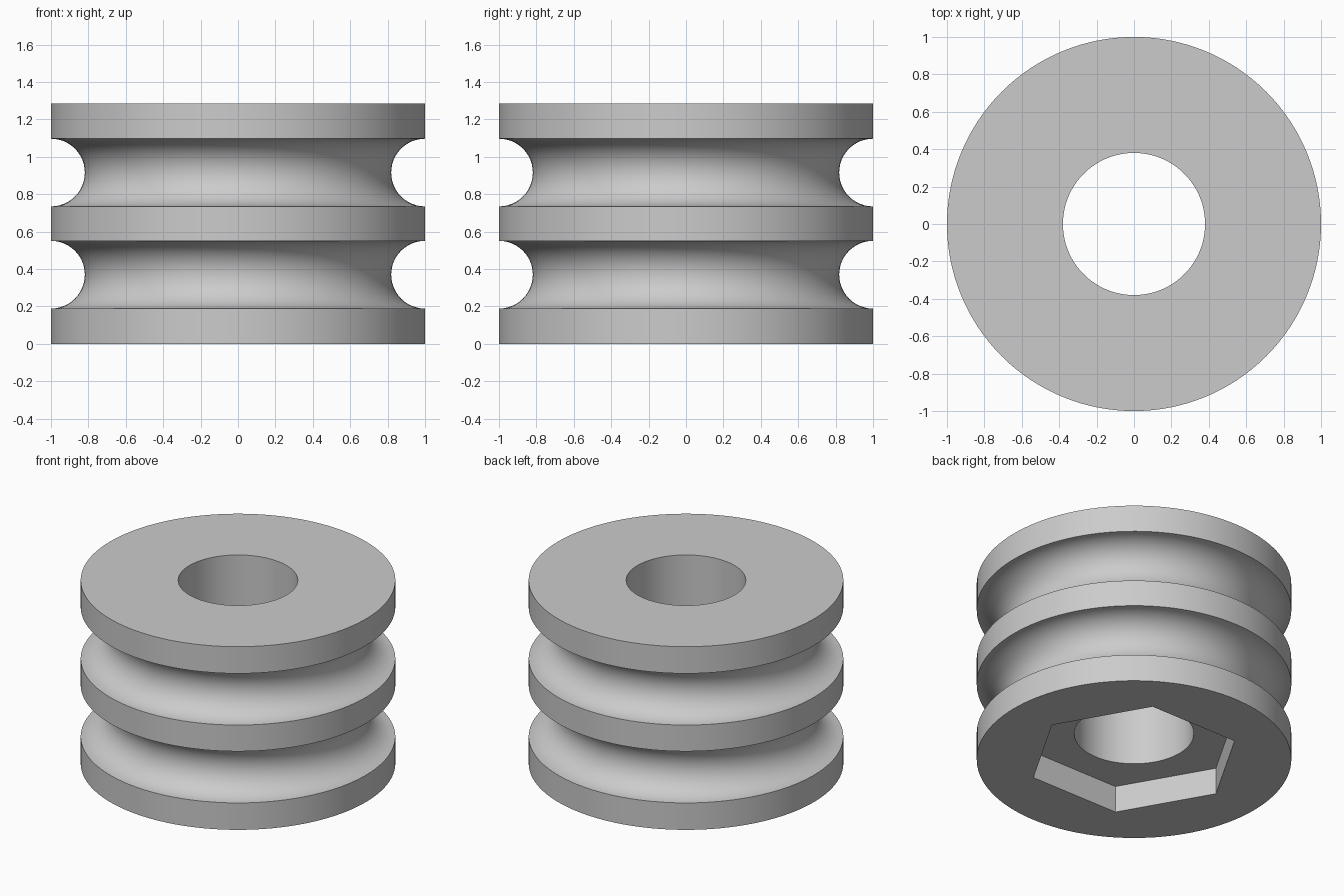
import bpy
import bmesh
import math

if "Cube" in bpy.data.objects:
    bpy.data.objects.remove(bpy.data.objects["Cube"], do_unlink=True)

HEIGHT, RIM, BORE = 1.285, 1.0, 0.38
GROOVE_R, GROOVE_Z = 0.181, (0.37, 0.916)
POCKET_R, POCKET_DEPTH = 0.68, 0.187
SEGMENTS, ARC_STEPS = 128, 24

grey = bpy.data.materials.new("plain grey")
grey.use_nodes = True
colour = (0.6, 0.6, 0.6, 1)
grey.diffuse_color = colour
grey.node_tree.nodes["Principled BSDF"].inputs["Base Color"].default_value = colour


def make_object(name, bm):
    bmesh.ops.recalc_face_normals(bm, faces=bm.faces)
    mesh = bpy.data.meshes.new(name)
    bm.to_mesh(mesh)
    bm.free()
    mesh.materials.append(grey)
    obj = bpy.data.objects.new(name, mesh)
    bpy.context.collection.objects.link(obj)
    return obj


# Roller section: bore, flat ends and two half-round grooves
profile = [(BORE, 0), (RIM, 0)]
for centre in GROOVE_Z:
    for i in range(ARC_STEPS + 1):
        a = math.pi * i / ARC_STEPS
        profile.append((RIM - GROOVE_R * math.sin(a), centre - GROOVE_R * math.cos(a)))
profile += [(RIM, HEIGHT), (BORE, HEIGHT)]

# Revolve the closed section
bm = bmesh.new()
rings = []
for s in range(SEGMENTS):
    t = 2 * math.pi * s / SEGMENTS
    rings.append([bm.verts.new((r * math.cos(t), r * math.sin(t), z)) for r, z in profile])
for s in range(SEGMENTS):
    a, b = rings[s], rings[(s + 1) % SEGMENTS]
    for i in range(len(profile)):
        j = (i + 1) % len(profile)
        bm.faces.new((a[i], b[i], b[j], a[j]))
roller = make_object("grooved_roller", bm)

# Hexagonal nut pocket cut into the underside
bm = bmesh.new()
bottom = [bm.verts.new((POCKET_R * math.cos(k * math.pi / 3),
                        POCKET_R * math.sin(k * math.pi / 3), -POCKET_DEPTH)) for k in range(6)]
face = bm.faces.new(bottom)
top = bmesh.ops.extrude_face_region(bm, geom=[face])["geom"]
bmesh.ops.translate(bm, vec=(0, 0, 2 * POCKET_DEPTH),
                    verts=[v for v in top if isinstance(v, bmesh.types.BMVert)])
cutter = make_object("pocket_cutter", bm)
cutter.hide_render = True

cut = roller.modifiers.new("nut pocket", "BOOLEAN")
cut.operation = "DIFFERENCE"
cut.solver = "EXACT"
cut.object = cutter
bpy.ops.object.select_all(action="DESELECT")
bpy.context.view_layer.objects.active = roller
roller.select_set(True)
bpy.ops.object.modifier_apply(modifier=cut.name)
bpy.data.objects.remove(cutter, do_unlink=True)

# Smooth curved walls, keep the rims crisp
bpy.ops.object.shade_smooth_by_angle(angle=math.radians(30))
